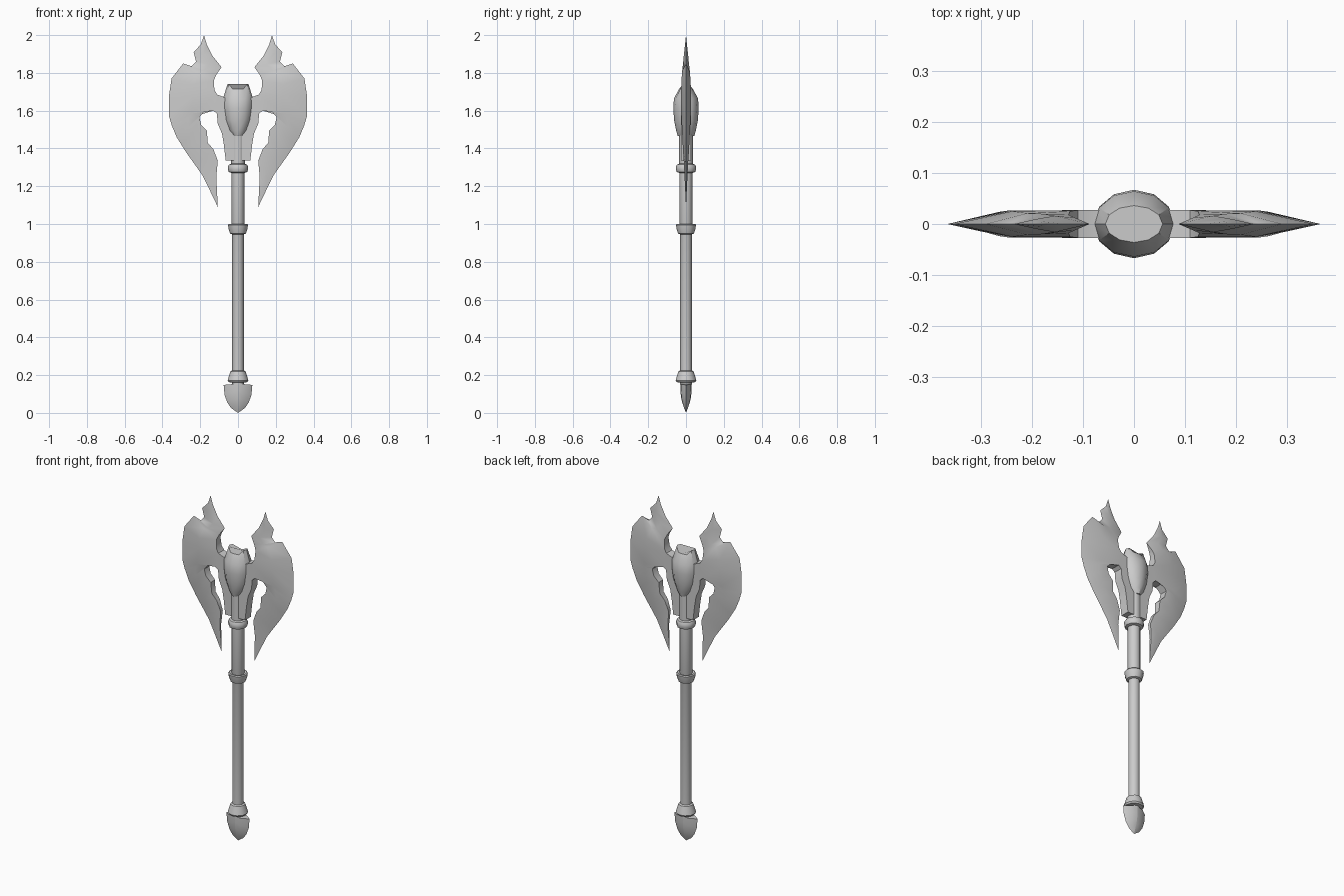
import bpy, bmesh
from math import cos, sin, pi, radians


def finish(name, bm, mirror=False, angle=35):
    bmesh.ops.remove_doubles(bm, verts=bm.verts, dist=0.0005)
    bmesh.ops.recalc_face_normals(bm, faces=bm.faces)
    me = bpy.data.meshes.new(name)
    bm.to_mesh(me)
    bm.free()
    ob = bpy.data.objects.new(name, me)
    bpy.context.collection.objects.link(ob)
    bpy.ops.object.select_all(action='DESELECT')
    ob.select_set(True)
    bpy.context.view_layer.objects.active = ob
    bpy.ops.object.shade_smooth_by_angle(angle=radians(angle))
    if mirror:
        ob.modifiers.new("mirror", 'MIRROR')
    return ob


def loft(name, loops, mirror=False, angle=35):
    """Skin a series of closed loops and cap both ends."""
    bm = bmesh.new()
    rings = [[bm.verts.new(p) for p in lp] for lp in loops]
    n = len(rings[0])
    for a, b in zip(rings, rings[1:]):
        for i in range(n):
            j = (i + 1) % n
            bm.faces.new((a[i], a[j], b[j], b[i]))
    bm.faces.new(rings[0])
    bm.faces.new(rings[-1])
    return finish(name, bm, mirror, angle)


def lathe(name, profile, sides=12):
    """Round part from (radius, z) pairs."""
    return loft(name, [[(r * cos(2 * pi * i / sides), r * sin(2 * pi * i / sides), z)
                        for i in range(sides)] for r, z in profile])


def blade(name, rungs, mirror=True, s=0.5):
    """Sharp-edged plate; rung = inner x, z, half thickness, middle half thickness, outer x, z."""
    loops = []
    for ix, iz, t, m, ox, oz in rungs:
        mx, mz = ix + (ox - ix) * s, iz + (oz - iz) * s
        loops.append([(ix, -t, iz), (mx, -m, mz), (ox, 0, oz), (mx, m, mz), (ix, t, iz)])
    return loft(name, loops, mirror, 40)


# Twin axe blades
blade("axe_blades", [
    (.18, 2.0, 0, 0, .18, 2.0),
    (.165, 1.95, 0, .005, .197, 1.95),
    (.135, 1.89, 0, .011, .235, 1.91),
    (.087, 1.83, 0, .016, .222, 1.86),
    (.115, 1.79, .012, .020, .245, 1.835),
    (.128, 1.76, .018, .021, .29, 1.85),
    (.125, 1.71, .025, .025, .352, 1.77),
    (.11, 1.685, .027, .026, .365, 1.68),
    (.13, 1.60, .027, .026, .365, 1.57),
    (.175, 1.60, .026, .024, .35, 1.52),
    (.205, 1.565, .024, .022, .325, 1.46),
    (.195, 1.525, .022, .020, .30, 1.42),
    (.165, 1.495, .020, .018, .275, 1.38),
    (.16, 1.43, .017, .016, .25, 1.345),
    (.13, 1.395, .014, .013, .225, 1.31),
    (.107, 1.335, .010, .010, .19, 1.26),
    (.115, 1.25, .006, .006, .15, 1.18),
    (.107, 1.09, 0, 0, .107, 1.09),
])

# Bracket plate joining the blades to the shaft
outline = [(0, 1.67), (.07, 1.67), (.11, 1.685), (.13, 1.60), (.112, 1.585),
           (.107, 1.53), (.085, 1.48), (.075, 1.42), (.065, 1.335), (0, 1.335)]
full = outline + [(-x, z) for x, z in reversed(outline) if x > 0]
loft("blade_bracket", [[(x, y, z) for x, z in full] for y in (-.027, .027)])

# Swollen shield-shaped boss with two small peaks on top
boss = []
for rx, ry, z in [(.025, .044, 1.465), (.05, .052, 1.495), (.070, .063, 1.55),
                  (.079, .067, 1.61), (.079, .064, 1.665), (.056, .036, 1.715)]:
    ring = []
    for i in range(12):
        x, y = rx * cos(2 * pi * i / 12), ry * sin(2 * pi * i / 12)
        peak = .025 if z > 1.7 and abs(x) > .04 else 0
        ring.append((x, y, z + peak))
    boss.append(ring)
loft("head_boss", boss)

# Shaft and socket
lathe("shaft", [(.031, .15), (.031, .97), (.034, .98), (.034, 1.30)])
lathe("head_socket", [(.036, 1.30), (.036, 1.50)])

# Collars
lathe("upper_collar", [(.034, 1.27), (.049, 1.275), (.053, 1.287), (.053, 1.303),
                       (.047, 1.315), (.034, 1.32)])
lathe("middle_collar", [(.031, .945), (.042, .950), (.050, .975), (.053, .995), (.048, 1.0),
                        (.034, .995)])
lathe("lower_collar", [(.030, .16), (.050, .163), (.055, .172), (.048, .195), (.040, .22),
                       (.031, .225)])

# Flattened pointed pommel
blade("pommel", [
    (0, .155, .030, .026, .076, .148),
    (0, .12, .030, .025, .071, .095),
    (0, .08, .026, .021, .057, .055),
    (0, .045, .017, .013, .036, .025),
    (0, 0, 0, 0, 0, 0),
])
